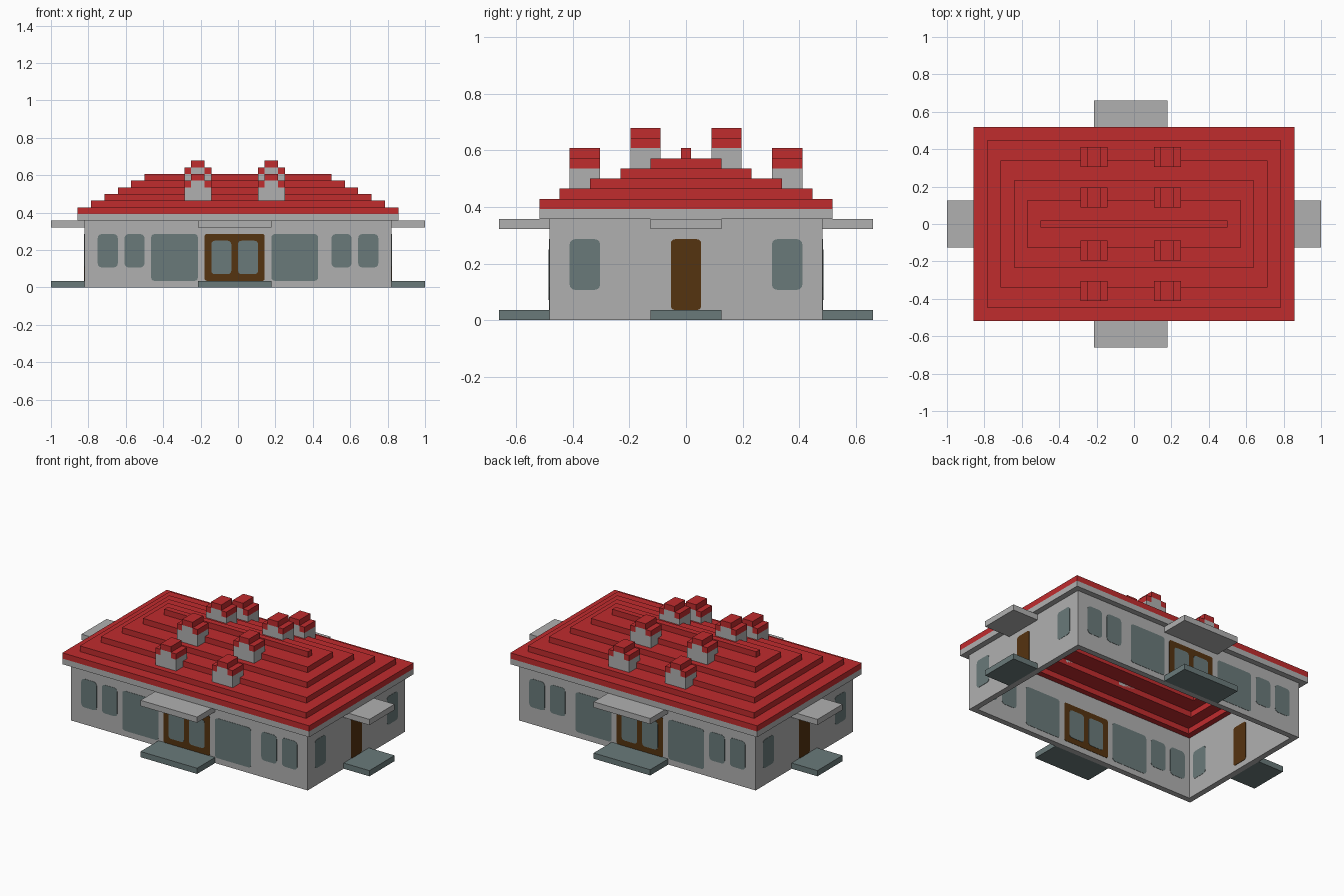
import bpy
import math

if "Cube" in bpy.data.objects:
    bpy.data.objects.remove(bpy.data.objects["Cube"], do_unlink=True)

U = 1 / 28  # one building module


def material(name, rgb):
    m = bpy.data.materials.new(name)
    m.use_nodes = True
    color = (*rgb, 1)
    m.diffuse_color = color
    m.node_tree.nodes["Principled BSDF"].inputs["Base Color"].default_value = color
    return m


RED = material("roof red", (0.527, 0.025, 0.027))
GREY = material("wall grey", (0.434, 0.434, 0.434))
SLATE = material("slate glass", (0.144, 0.195, 0.195))
BROWN = material("door brown", (0.091, 0.033, 0.005))


def build(name, verts, faces, mat):
    mesh = bpy.data.meshes.new(name)
    mesh.from_pydata([tuple(c * U for c in v) for v in verts], [], faces)
    mesh.materials.append(mat)
    mesh.validate()
    obj = bpy.data.objects.new(name, mesh)
    bpy.context.collection.objects.link(obj)
    return obj


def prism(name, outline, place, a, b, mat):
    """Extrude a 2D outline from depth a to b; place maps (u, v, depth) to xyz."""
    n = len(outline)
    verts = [place(u, v, d) for d in (a, b) for u, v in outline]
    faces = [tuple(reversed(range(n))), tuple(range(n, 2 * n))]
    faces += [(i, (i + 1) % n, n + (i + 1) % n, n + i) for i in range(n)]
    # flip the winding where the placement mirrors the outline
    p0, pu, pv, pd = (place(*p) for p in ((0, 0, 0), (1, 0, 0), (0, 1, 0), (0, 0, 1)))
    e = [[q[k] - p0[k] for k in range(3)] for q in (pu, pv, pd)]
    det = sum(e[0][k] * (e[1][(k + 1) % 3] * e[2][(k + 2) % 3]
                         - e[1][(k + 2) % 3] * e[2][(k + 1) % 3]) for k in range(3))
    if det * (b - a) < 0:
        faces = [f[::-1] for f in faces]
    return build(name, verts, faces, mat)


def box(name, x0, x1, y0, y1, z0, z1, mat):
    outline = [(x0, y0), (x1, y0), (x1, y1), (x0, y1)]
    return prism(name, outline, lambda u, v, d: (u, v, d), z0, z1, mat)


def ring(name, outer, inner, z0, z1, mat):
    """Rectangular frame lying flat, given outer and inner half sizes."""
    signs = [(-1, -1), (1, -1), (1, 1), (-1, 1)]
    verts = [(sx * h[0], sy * h[1], z) for z in (z0, z1)
             for h in (outer, inner) for sx, sy in signs]
    faces = []
    for i in range(4):
        j = (i + 1) % 4
        faces += [(i, j, 8 + j, 8 + i), (4 + j, 4 + i, 12 + i, 12 + j),
                  (8 + i, 8 + j, 12 + j, 12 + i), (j, i, 4 + i, 4 + j)]
    return build(name, verts, faces, mat)


def rounded(u0, u1, v0, v1, r=0.6, steps=3):
    """Rectangle outline with rounded corners."""
    pts = []
    corners = [(u1 - r, v0 + r, -90), (u1 - r, v1 - r, 0),
               (u0 + r, v1 - r, 90), (u0 + r, v0 + r, 180)]
    for cu, cv, start in corners:
        for k in range(steps + 1):
            t = math.radians(start + 90 * k / steps)
            pts.append((cu + r * math.cos(t), cv + r * math.sin(t)))
    return pts


# Hollow walls and the eaves band above them
ring("walls", (23, 13.5), (22, 12.5), 0, 10, GREY)
ring("eaves", (24, 14.5), (22, 12.5), 10, 11, GREY)

# Stepped hollow roof
layers = [(24, 14.5), (22, 12.5), (20, 9.5), (18, 6.5), (16, 3.5)]
for i in range(4):
    nx, ny = layers[i + 1]
    ring(f"roof_step_{i + 1}", layers[i], (nx - 1, ny - 1), 11 + i, 12 + i, RED)
box("roof_step_5", -16, 16, -3.5, 3.5, 15, 16, RED)
box("roof_ridge", -14, 14, -0.5, 0.5, 16, 17, RED)

# Dormers with small stepped gable roofs: (near y, far y, base z, gable z)
for side in (-1, 1):
    for x in (-8, 3):
        for row, (near, far, base, top) in (("upper", (2.5, 5.5, 14, 17)),
                                            ("lower", (8.5, 11.5, 12.5, 15))):
            y0, y1 = sorted((side * near, side * far))
            body = [(x, base), (x + 4, base), (x + 4, top), (x + 3, top),
                    (x + 3, top + 1), (x + 1, top + 1), (x + 1, top), (x, top)]
            prism(f"{row}_dormer_body", body, lambda u, v, d: (u, d, v), y0, y1, GREY)
            for x0 in (x, x + 3):
                box(f"{row}_dormer_eave", x0, x0 + 1, y0, y1, top, top + 1, RED)
            box(f"{row}_dormer_cap", x + 1, x + 3, y0, y1, top + 1, top + 2, RED)

# Front and back: step, canopy, double door and windows
for side, label in ((-1, "front"), (1, "back")):
    def place(u, v, d, s=side):
        return (u, s * d, v)

    y0, y1 = sorted((side * 13.5, side * 18.5))
    box(f"{label}_step", -6, 5, y0, y1, 0, 1, SLATE)
    box(f"{label}_canopy", -6, 5, y0, y1, 9, 10, GREY)
    prism(f"{label}_door", rounded(-5, 4, 1, 8, 0.3), place, 12.45, 13.55, BROWN)
    for u in (-4, 0):
        prism(f"{label}_door_pane", rounded(u, u + 3, 2, 7, 0.5), place, 12.4, 13.6, SLATE)
    for u in (-13, 5):
        prism(f"{label}_large_window", rounded(u, u + 7, 1, 8, 0.5), place, 12.45, 13.55, SLATE)
    for u in (-21, -17, 14, 18):
        prism(f"{label}_small_window", rounded(u, u + 3, 3, 8), place, 12.45, 13.55, SLATE)

# Left and right ends: step, canopy, door and two windows
for side, label in ((1, "left"), (-1, "right")):
    def place(u, v, d, s=side):
        return (s * d, u, v)

    x0, x1 = sorted((side * 23, side * 28))
    box(f"{label}_step", x0, x1, -3.5, 3.5, 0, 1, SLATE)
    box(f"{label}_canopy", x0, x1, -3.5, 3.5, 9, 10, GREY)
    prism(f"{label}_door", rounded(-1.5, 1.5, 1, 8, 0.4), place, 21.95, 23.05, BROWN)
    for u in (-11.5, 8.5):
        prism(f"{label}_window", rounded(u, u + 3, 3, 8, 0.5), place, 21.95, 23.05, SLATE)
